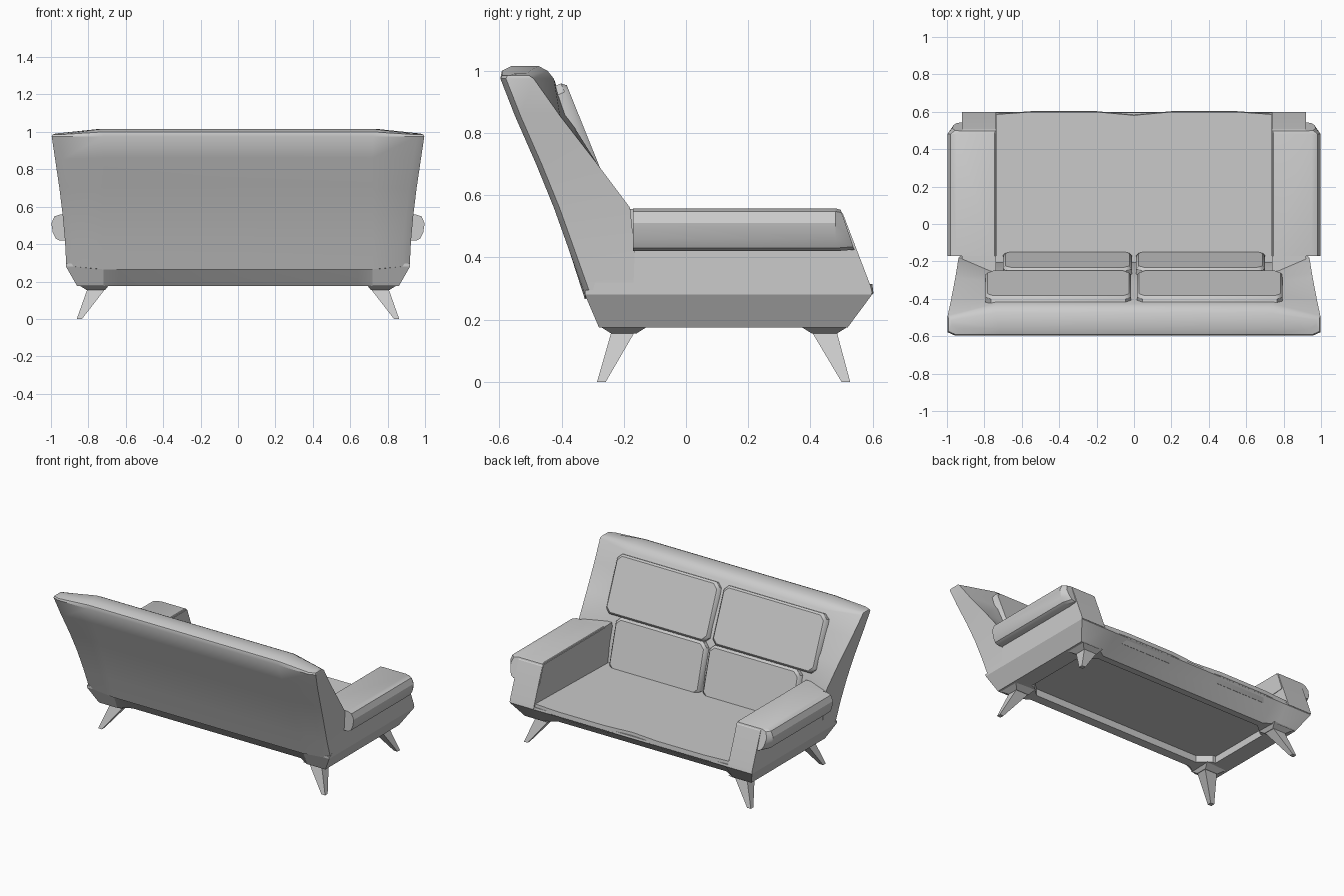
import bpy, bmesh

if "Cube" in bpy.data.objects:
    bpy.data.objects.remove(bpy.data.objects["Cube"])


def loft(name, rings, mirror=False, angle=0.5, cap_cuts=()):
    """Skin a list of equal-length point rings, cap both ends."""
    bm = bmesh.new()
    rows = [[bm.verts.new(p) for p in r] for r in rings]
    n = len(rows[0])
    for a, b in zip(rows, rows[1:]):
        for i in range(n):
            j = (i + 1) % n
            bm.faces.new((a[i], a[j], b[j], b[i]))
    bm.faces.new(rows[0][::-1])
    bm.faces.new(rows[-1])
    for i, j in cap_cuts:
        bmesh.ops.connect_verts(bm, verts=[rows[-1][i], rows[-1][j]])
    bmesh.ops.recalc_face_normals(bm, faces=bm.faces)
    me = bpy.data.meshes.new(name)
    bm.to_mesh(me)
    bm.free()
    ob = bpy.data.objects.new(name, me)
    bpy.context.collection.objects.link(ob)
    if mirror:
        ob.modifiers.new("Mirror", 'MIRROR').use_clip = False
    bpy.ops.object.select_all(action='DESELECT')
    ob.select_set(True)
    bpy.context.view_layer.objects.active = ob
    bpy.ops.object.shade_smooth_by_angle(angle=angle)
    return ob


def cut_rect(x0, x1, y0, y1, c):
    """Rectangle with cut corners."""
    return [(x0 + c, y0), (x1 - c, y0), (x1, y0 + c), (x1, y1 - c),
            (x1 - c, y1), (x0 + c, y1), (x0, y1 - c), (x0, y0 + c)]


def tub_ring(x, y0, y1, z, notch=0.0):
    """Rectangle whose middle front and rear edges step inwards by notch."""
    rear = [(-x, y0), (-0.72, y0), (-0.64, y0 + notch),
            (0.64, y0 + notch), (0.72, y0), (x, y0)]
    fore = [(x, y1), (0.72, y1), (0.64, y1 - notch),
            (-0.64, y1 - notch), (-0.72, y1), (-x, y1)]
    return [(px, py, z) for px, py in rear + fore]


# Base tub: corner blocks over the legs and a recessed underside
loft("base", [tub_ring(0.74, -0.1, 0.35, 0.225, -0.07),
              tub_ring(0.74, -0.1, 0.35, 0.178, -0.07),
              tub_ring(0.86, -0.28, 0.52, 0.175, 0.05),
              tub_ring(0.92, -0.325, 0.598, 0.28),
              tub_ring(0.92, -0.325, 0.595, 0.295)], angle=0.3)

# Seat cushion with a central dip in its front edge
front = [(0.735, 0.59), (0.55, 0.603), (0.2, 0.603), (0, 0.585),
         (-0.2, 0.603), (-0.55, 0.603), (-0.735, 0.59)]


def seat_ring(z, grow, tilt):
    pts = [(-0.735, -0.28), (0.735, -0.28)] + [(x, y + grow) for x, y in front]
    return [(x, y, z - (tilt if y < 0 else 0)) for x, y in pts]


loft("seat", [seat_ring(0.25, -0.04, 0), seat_ring(0.285, 0, 0),
              seat_ring(0.315, -0.004, 0.02)])

# Arm side panels, with the sloping front post
side = [(-0.3, 0.285), (0.6, 0.285), (0.593, 0.31), (0.505, 0.54),
        (0.49, 0.555), (-0.25, 0.555)]
loft("arm_panel", [[(x, y, z) for y, z in side] for x in (0.738, 0.92)], True, 0.3)

# Padded arm rolls
roll = [(0.735, 0.42), (0.735, 0.55), (0.745, 0.558), (0.95, 0.558), (0.982, 0.548),
        (0.998, 0.51), (0.99, 0.46), (0.975, 0.43), (0.955, 0.42)]
cap = [(0.735 + (x - 0.735) * 0.9, 0.5 + (0.55 - z) * 0.32, 0.49 + (z - 0.49) * 0.93)
       for x, z in roll]
loft("arm_roll", [[(x, -0.17, z) for x, z in roll],
                  [(x, 0.48, z) for x, z in roll], cap], True)


# Backrest shell: z, rear y, front edge y, front middle y, half width, end drop
def shell_ring(z, yb, ye, ym, w, drop):
    half = [(0.72, yb, z), (w - 0.04, yb, z - drop), (w, yb + 0.018, z - drop),
            (w, ye, z - drop), (0.74, ym, z)]
    return half + [(-x, y, zz) for x, y, zz in reversed(half)]


shell = [(0.265, -0.325, -0.17, -0.2, 0.918, -0.015),
         (0.42, -0.375, -0.165, -0.225, 0.925, 0),
         (0.56, -0.425, -0.18, -0.265, 0.938, 0),
         (0.70, -0.482, -0.285, -0.31, 0.955, 0),
         (0.86, -0.55, -0.405, -0.385, 0.978, 0.005),
         (0.975, -0.597, -0.49, -0.425, 0.996, 0),
         (1.00, -0.592, -0.505, -0.445, 0.992, 0.015),
         (1.016, -0.56, -0.515, -0.475, 0.975, 0.025)]
loft("backrest", [shell_ring(*r) for r in shell], angle=0.6,
     cap_cuts=[(0, 4), (5, 9)])


# Back cushions, leaning against the shell
def cushion(name, x0, x1, low, high, depth):
    """low / high are (y, z) of the front face's lower and upper edge."""
    dy, dz = high[0] - low[0], high[1] - low[1]
    length = (dy * dy + dz * dz) ** 0.5
    uy, uz = dy / length, dz / length
    rings = []
    for inset, back in ((0, depth), (0, 0.015), (0.012, 0)):
        o = cut_rect(x0 + inset, x1 - inset, inset, length - inset, 0.03)
        rings.append([(x, low[0] + s * uy - back * uz,
                       low[1] + s * uz + back * uy) for x, s in o])
    loft(name, rings, True, 0.7)


cushion("upper_back_cushion", 0.015, 0.795, (-0.245, 0.61), (-0.388, 0.965), 0.09)
cushion("lower_back_cushion", 0.012, 0.70, (-0.145, 0.28), (-0.235, 0.61), 0.09)


# Splayed tapered legs with mounting plates
def box_ring(x0, x1, y0, y1, z):
    return [(x0, y0, z), (x1, y0, z), (x1, y1, z), (x0, y1, z)]


for label, top, foot, plate in (
        ("rear", (-0.24, -0.165), (-0.286, -0.258), (-0.26, -0.14)),
        ("front", (0.405, 0.485), (0.5, 0.528), (0.385, 0.505))):
    loft(label + "_leg", [box_ring(0.71, 0.805, *top, 0.16),
                          box_ring(0.834, 0.862, *foot, 0)], True, 0.3)
    y0, y1 = plate
    loft(label + "_leg_plate", [box_ring(0.71, 0.81, y0 + 0.02, y1 - 0.02, 0.155),
                                box_ring(0.69, 0.85, y0 - 0.02, y1 + 0.02, 0.18)], True, 0.3)
